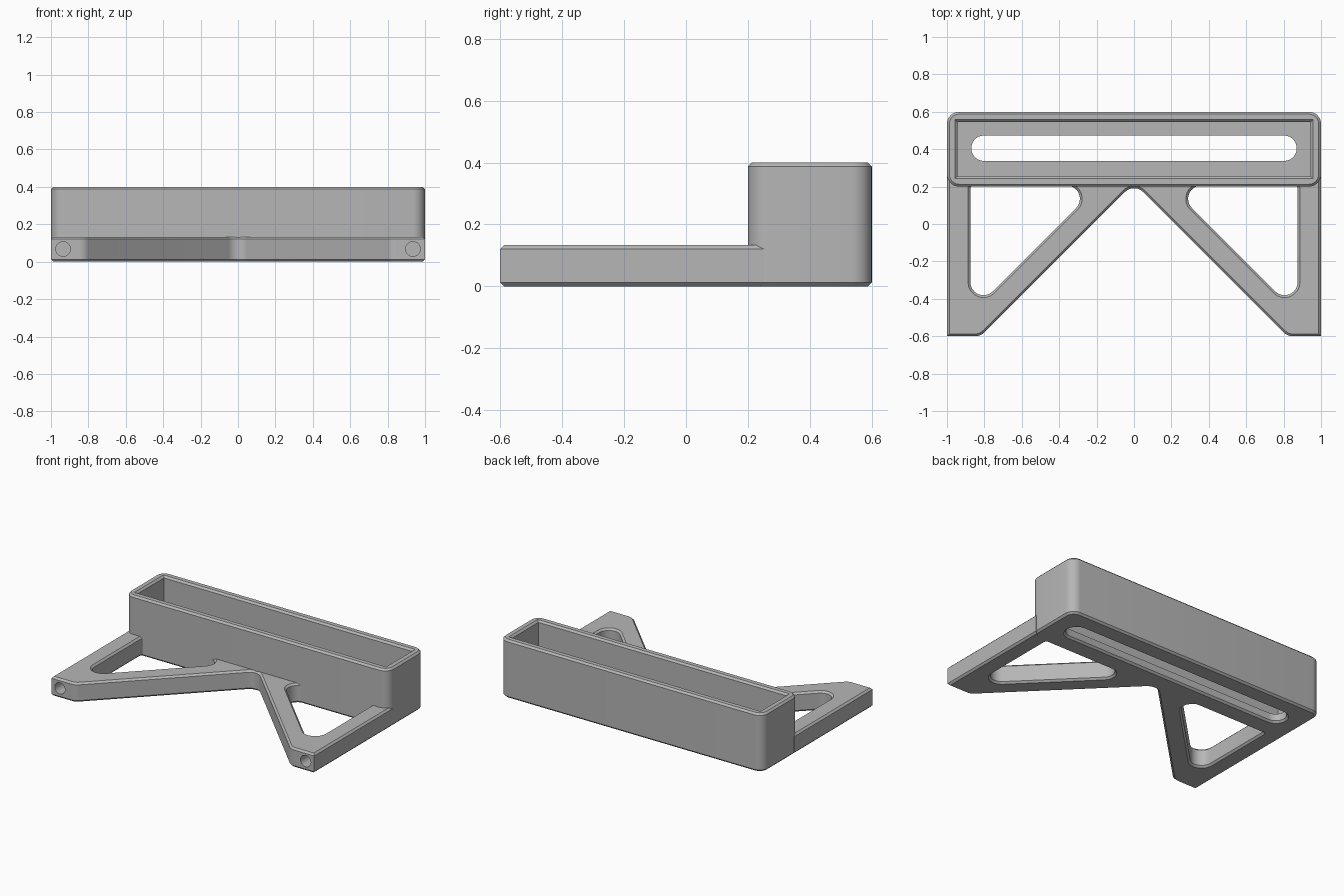
import bpy
import bmesh
import math
from mathutils import Vector

old = bpy.data.objects.get("Cube")
if old:
    bpy.data.objects.remove(old, do_unlink=True)

C = 0.0125           # chamfer size
PLATE = 0.133        # bracket thickness
HEIGHT = 0.4         # tray height
FLOOR = 0.06         # tray floor thickness

grey = bpy.data.materials.new("plain grey")
grey.use_nodes = True
grey.diffuse_color = (0.47, 0.47, 0.47, 1)
grey.node_tree.nodes["Principled BSDF"].inputs["Base Color"].default_value = (0.47, 0.47, 0.47, 1)


def rounded(corners, radii, steps=8):
    """Polygon with each corner replaced by an arc."""
    pts, n = [], len(corners)
    for i, r in enumerate(radii):
        p = Vector(corners[i])
        u = (Vector(corners[i - 1]) - p).normalized()
        v = (Vector(corners[(i + 1) % n]) - p).normalized()
        if r == 0:
            pts.append(p)
            continue
        half = u.angle(v) / 2
        centre = p + (u + v).normalized() * r / math.sin(half)
        start = (p + u * r / math.tan(half) - centre).normalized()
        end = (p + v * r / math.tan(half) - centre).normalized()
        turn = start.angle_signed(end)
        for k in range(steps + 1):
            a = -turn * k / steps
            pts.append(centre + r * Vector((start.x * math.cos(a) - start.y * math.sin(a),
                                            start.x * math.sin(a) + start.y * math.cos(a))))
    return pts


def rect(x, y0, y1, r, steps=8):
    return rounded([(-x, y0), (x, y0), (x, y1), (-x, y1)], [r] * 4 if r else [0] * 4, steps)


def inset(pts, d):
    """Move a counter-clockwise outline inwards by d (outwards if negative)."""
    out = []
    for i, p in enumerate(pts):
        a = (p - pts[i - 1]).normalized()
        b = (pts[(i + 1) % len(pts)] - p).normalized()
        na, nb = Vector((-a.y, a.x)), Vector((-b.y, b.x))
        out.append(p + (na + nb) * d / (1 + na.dot(nb)))
    return out


def wall(bm, outline, levels):
    """Stack rings of (height, inset); return the edges of the first and last."""
    rings = [[bm.verts.new((p.x, p.y, z)) for p in inset(outline, d)] for z, d in levels]
    n = len(outline)
    for lo, hi in zip(rings, rings[1:]):
        for i in range(n):
            j = (i + 1) % n
            bm.faces.new((lo[i], lo[j], hi[j], hi[i]))
    return [[bm.edges.get((ring[i], ring[i - 1])) for i in range(n)]
            for ring in (rings[0], rings[-1])]


def cap(bm, *loops):
    bmesh.ops.triangle_fill(bm, use_beauty=True, use_dissolve=False,
                            edges=[e for loop in loops for e in loop])


def finish(bm, name):
    bmesh.ops.recalc_face_normals(bm, faces=bm.faces[:])
    mesh = bpy.data.meshes.new(name)
    bm.to_mesh(mesh)
    bm.free()
    mesh.materials.append(grey)
    obj = bpy.data.objects.new(name, mesh)
    bpy.context.collection.objects.link(obj)
    return obj


def smooth(obj):
    bpy.ops.object.select_all(action="DESELECT")
    obj.select_set(True)
    bpy.context.view_layer.objects.active = obj
    bpy.ops.object.shade_smooth_by_angle(angle=math.radians(30))


# Tray: open box with a long slot through its floor
bm = bmesh.new()
outer_low, outer_top = wall(bm, rect(1, 0.2, 0.6, 0.065),
                            [(0, C), (C, 0), (HEIGHT - C, 0), (HEIGHT, C)])
floor_edge, mouth = wall(bm, rect(0.945, 0.255, 0.545, 0),
                         [(FLOOR, 0), (HEIGHT - C, 0), (HEIGHT, -C)])
slot_low, slot_top = wall(bm, rect(0.87, 0.337, 0.473, 0.0679),
                          [(0, -C), (C, 0), (FLOOR, 0)])
cap(bm, outer_low, slot_low)
cap(bm, outer_top, mouth)
cap(bm, floor_edge, slot_top)
smooth(finish(bm, "tray"))

# Bracket: two arms and two diagonal braces around triangular openings
levels = [(0, C), (C, 0), (PLATE - C, 0), (PLATE, C)]
hole_levels = [(z, -d) for z, d in levels]
bm = bmesh.new()
outline = rounded([(-1, -0.6), (-0.82, -0.6), (0, 0.22), (0.82, -0.6), (1, -0.6),
                   (1, 0.252), (-1, 0.252)], [0, 0.07, 0.07, 0.07, 0, 0, 0])
low, top = wall(bm, outline, levels)
opening = rounded([(-0.875, -0.48), (-0.19, 0.205), (-0.875, 0.205)], [0.07, 0.07, 0.015])
mirrored = [Vector((-p.x, p.y)) for p in reversed(opening)]
for hole in (opening, mirrored):
    hole_low, hole_top = wall(bm, hole, hole_levels)
    low += hole_low
    top += hole_top
cap(bm, low)
cap(bm, top)
bracket = finish(bm, "bracket")

# Screw holes in the arm ends
cutters = []
for side in (-1, 1):
    bpy.ops.mesh.primitive_cylinder_add(vertices=32, radius=0.039, depth=0.4,
                                        location=(side * 0.935, -0.6, 0.068),
                                        rotation=(math.pi / 2, 0, 0))
    cutter = bpy.context.object
    cutter.name = "screw_hole_cutter"
    cutter.hide_render = True
    cutter.data.materials.append(grey)
    mod = bracket.modifiers.new("screw hole", "BOOLEAN")
    mod.operation = "DIFFERENCE"
    mod.solver = "EXACT"
    mod.object = cutter
    cutters.append(cutter)
bpy.context.view_layer.update()
cut = bpy.data.meshes.new_from_object(bracket.evaluated_get(bpy.context.evaluated_depsgraph_get()))
bracket.modifiers.clear()
bracket.data = cut
for cutter in cutters:
    bpy.data.objects.remove(cutter, do_unlink=True)
smooth(bracket)
